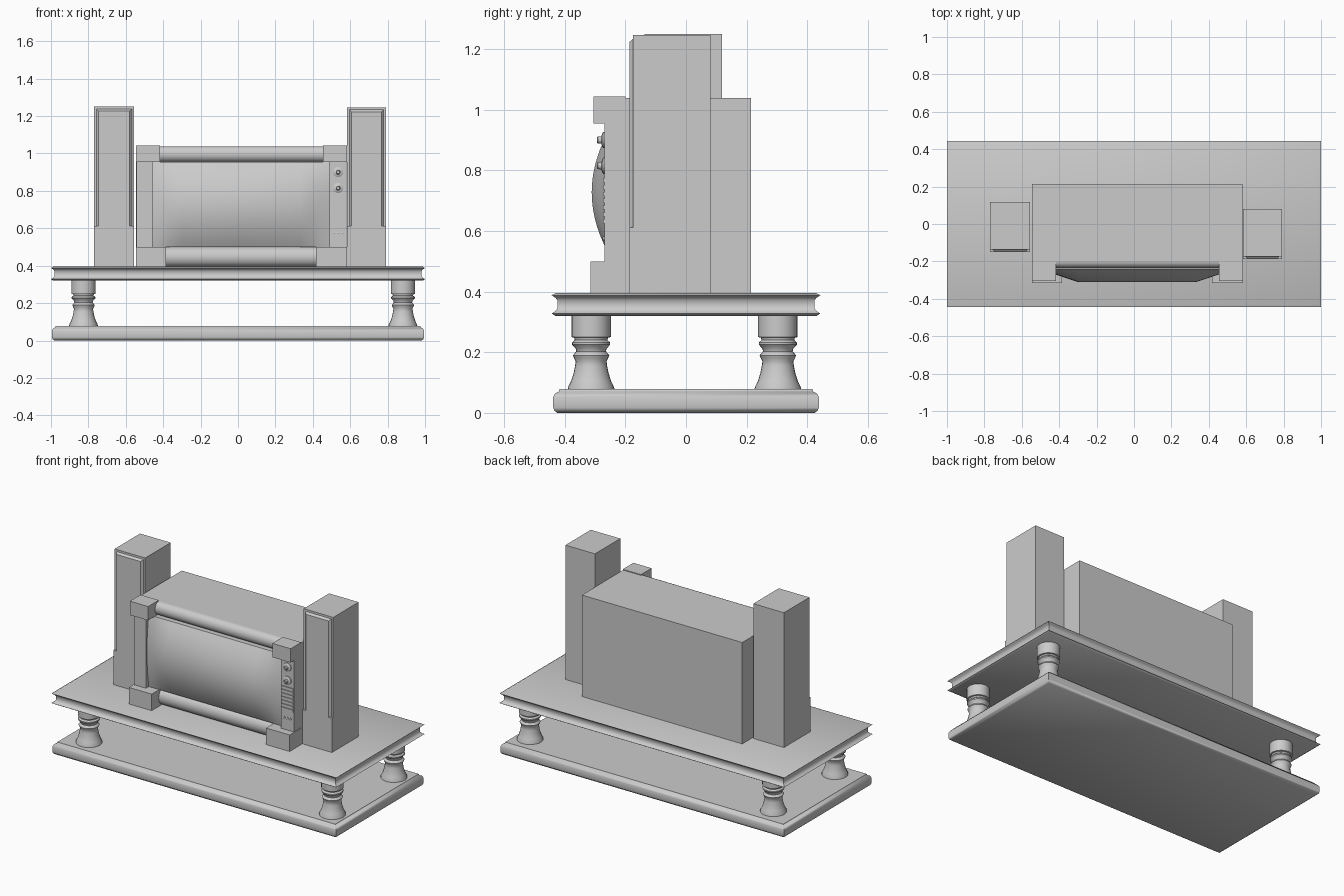
import bpy, bmesh, math

if "Cube" in bpy.data.objects:
    bpy.data.objects.remove(bpy.data.objects["Cube"])


def finish(name, bm, smooth=None):
    bmesh.ops.recalc_face_normals(bm, faces=bm.faces)
    me = bpy.data.meshes.new(name)
    bm.to_mesh(me)
    bm.free()
    ob = bpy.data.objects.new(name, me)
    bpy.context.collection.objects.link(ob)
    if smooth:
        bpy.ops.object.select_all(action='DESELECT')
        ob.select_set(True)
        bpy.context.view_layer.objects.active = ob
        bpy.ops.object.shade_smooth_by_angle(angle=math.radians(smooth))
    return ob


def loft(name, rings, smooth=None):
    """Skin a list of equal-length closed rings and cap both ends."""
    bm = bmesh.new()
    rows = [[bm.verts.new(p) for p in r] for r in rings]
    n = len(rows[0])
    for a, b in zip(rows, rows[1:]):
        for i in range(n):
            bm.faces.new((a[i], a[(i + 1) % n], b[(i + 1) % n], b[i]))
    bm.faces.new(rows[0])
    bm.faces.new(rows[-1])
    return finish(name, bm, smooth)


def box(name, x0, x1, y0, y1, z0, z1):
    return loft(name, [[(x0, y0, z), (x1, y0, z), (x1, y1, z), (x0, y1, z)] for z in (z0, z1)])


def slab(name, hx, hy, profile, smooth=None):
    """Moulded rectangular board from (inset, z) pairs."""
    return loft(name, [[(sx * (hx - d), sy * (hy - d), z)
                        for sx, sy in ((-1, -1), (1, -1), (1, 1), (-1, 1))]
                       for d, z in profile], smooth)


def lathe(name, centre, profile, axis='Z', seg=24):
    """Turned part from (radius, offset) pairs; axis 'Y' points to the front."""
    cx, cy, cz = centre
    rings = []
    for r, h in profile:
        ring = []
        for i in range(seg):
            t = 2 * math.pi * i / seg
            c, s = r * math.cos(t), r * math.sin(t)
            ring.append((cx + c, cy + s, cz + h) if axis == 'Z' else (cx + c, cy - h, cz + s))
        rings.append(ring)
    return loft(name, rings, 40)


# Stand: lower board with rounded edge, upper board with coved edge
slab('base_board', 0.995, 0.438, [(.014, 0), (.004, .007), (0, .018), (0, .052),
                                  (.006, .064), (.018, .07), (.02, .078)], 50)
slab('table_top', 1.0, 0.443, [(.012, .32), (0, .328), (.012, .335), (.019, .345), (.019, .371),
                               (.012, .38), (0, .388), (.013, .395)], 40)

# Turned legs
leg = [(.077, .075), (.076, .085), (.066, .105), (.058, .13), (.053, .155), (.051, .17),
       (.057, .182), (.06, .19), (.049, .203), (.051, .212), (.063, .225), (.063, .232),
       (.054, .24), (.056, .248), (.065, .25), (.065, .325)]
for side, x in (('left', -.826), ('right', .882)):
    for end, y in (('front', -.313), ('back', .303)):
        lathe(f'{end}_{side}_leg', (x, y, 0), leg)


# Speakers: cabinet, lower front panel, bevelled grille
def speaker(side, x0, x1, y0, y1, top):
    box(f'{side}_speaker_cabinet', x0, x1, y0 + .013, y1, .395, top)
    box(f'{side}_speaker_lower_panel', x0, x1, y0, y0 + .013, .395, .612)

    def ring(d, y):
        a, b, c, e = x0 + .012 + d, x1 - .012 - d, .612, top - .012 - d
        return [(a, y, c), (b, y, c), (b, y, e), (a, y, e)]
    loft(f'{side}_speaker_grille', [ring(0, y0 + .014), ring(.012, y0)])


speaker('left', -.77, -.555, -.15, .118, 1.25)
speaker('right', .583, .79, -.187, .08, 1.247)

# Television body, side column and control panel
box('tv_body', -.545, .58, -.2, .215, .395, 1.038)
box('tv_side_column', -.542, -.458, -.268, -.2, .5, .955)
box('control_panel', .49, .58, -.268, -.2, .5, .955)

# Corner blocks
for name, x0, x1, y0, z0, z1 in (('top_left', -.545, -.417, -.305, .955, 1.043),
                                 ('top_right', .455, .583, -.305, .955, 1.043),
                                 ('bottom_left', -.545, -.385, -.315, .395, .5),
                                 ('bottom_right', .417, .583, -.315, .395, .5)):
    box(f'{name}_corner_block', x0, x1, y0, -.199, z0, z1)


# Half-round bars between the corner blocks
def bar(name, x0, x1, z0, z1, depth):
    mid, r = (z0 + z1) / 2, (z1 - z0) / 2
    arc = [math.pi * (i / 12 - .5) for i in range(13)]
    loft(name, [[(x, -.2 - depth * math.cos(t), mid + r * math.sin(t)) for t in arc]
                for x in (x0, x1)], 40)


bar('top_bar', -.417, .455, .955, 1.038, .036)
bar('bottom_bar', -.385, .417, .395, .5, .045)

# Bulging screen with a skirt running back to the body
bm = bmesh.new()
us = (-1, -.9, -.8, -.66, 0, .66, .8, .9, 1)
grid = []
for u in us:
    f = min(1, .25 + .75 * (1 - abs(u)) / .34)
    grid.append([bm.verts.new((.016 + .475 * u, -.24 - .071 * f * (1 - v * v), .7275 + .2275 * v))
                 for v in [j / 8 - 1 for j in range(17)]])
for a, b in zip(grid, grid[1:]):
    for j in range(16):
        bm.faces.new((a[j], b[j], b[j + 1], a[j + 1]))
rim = bmesh.ops.extrude_edge_only(bm, edges=[e for e in bm.edges if e.is_boundary])
for v in rim['geom']:
    if isinstance(v, bmesh.types.BMVert):
        v.co.y = -.2
finish('screen', bm, 40)

# Controls: two knobs, slatted vent, three buttons
for i, z in enumerate((.9, .815)):
    lathe(f'knob_{i + 1}', (.535, -.267, z), [(.027, 0), (.027, .006), (.02, .01), (.012, .012),
                                              (.011, .024), (.008, .027)], 'Y')
for i in range(7):
    z = .625 + i * .0225
    box(f'vent_slat_{i + 1}', .494, .577, -.273, -.267, z, z + .014)
for i in range(3):
    lathe(f'button_{i + 1}', (.513 + .022 * i, -.267, .575), [(.007, 0), (.007, .006), (.004, .008)], 'Y', 12)
